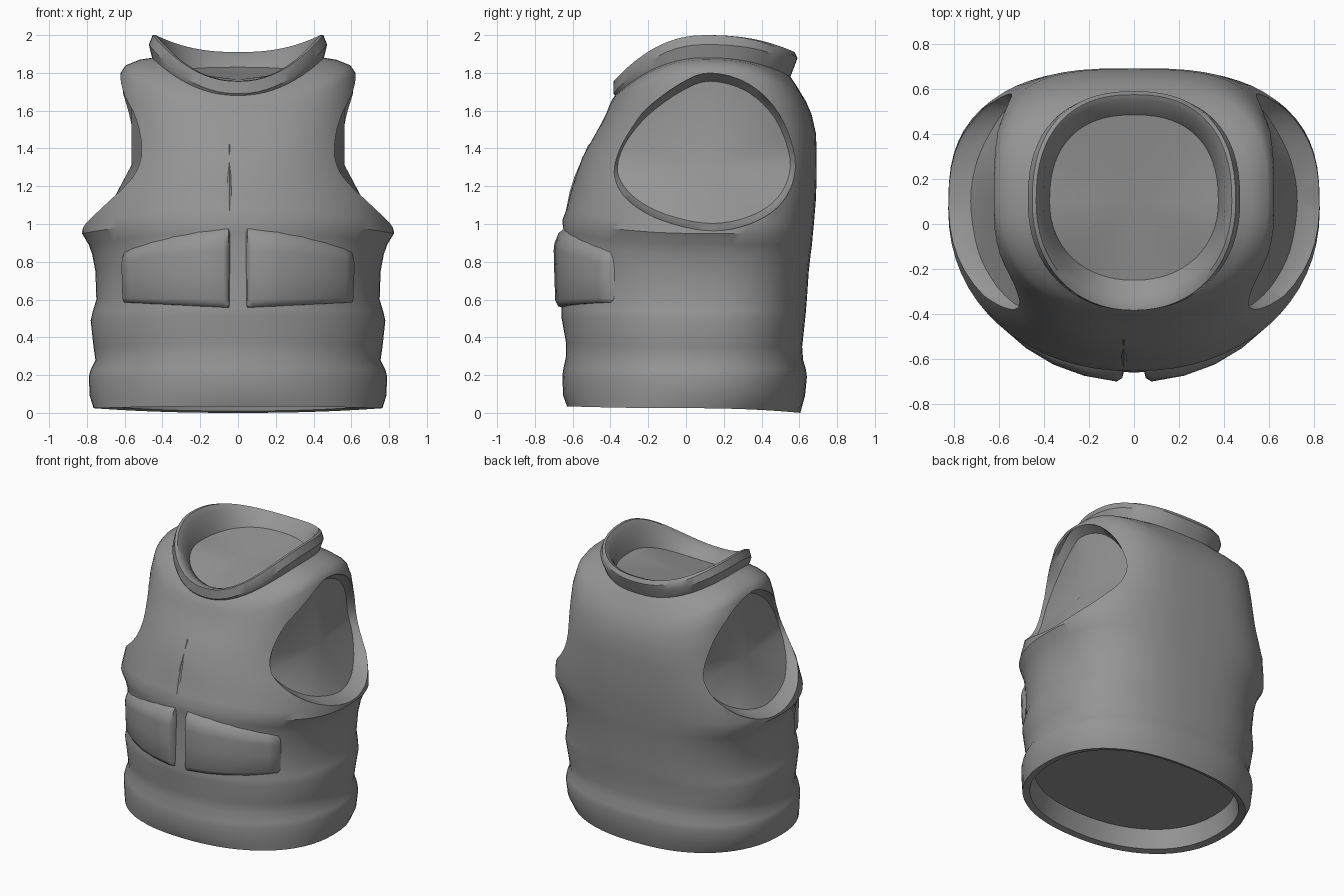
import bpy, bmesh, math
from mathutils import Vector

cube = bpy.data.objects.get("Cube")
if cube:
    bpy.data.objects.remove(cube, do_unlink=True)

# One flat cloth colour
grey = bpy.data.materials.new("cloth_grey")
grey.use_nodes = True
grey.diffuse_color = (0.3, 0.3, 0.3, 1)
grey.node_tree.nodes["Principled BSDF"].inputs["Base Color"].default_value = (0.3, 0.3, 0.3, 1)

N = 64


def finish(name, bm):
    """Turn a bmesh into a named, coloured object."""
    bmesh.ops.recalc_face_normals(bm, faces=bm.faces)
    mesh = bpy.data.meshes.new(name)
    bm.to_mesh(mesh)
    bm.free()
    mesh.materials.append(grey)
    obj = bpy.data.objects.new(name, mesh)
    bpy.context.collection.objects.link(obj)
    return obj


def smooth(obj, degrees=35):
    bpy.ops.object.select_all(action='DESELECT')
    obj.select_set(True)
    bpy.context.view_layer.objects.active = obj
    bpy.ops.object.shade_smooth_by_angle(angle=math.radians(degrees))


def bridge(bm, a, b):
    for i in range(len(a)):
        j = (i + 1) % len(a)
        bm.faces.new((a[i], a[j], b[j], b[i]))


def fan(bm, loop, centre):
    c = bm.verts.new(centre)
    for i in range(len(loop)):
        bm.faces.new((loop[i], loop[(i + 1) % len(loop)], c))


def ring(half, front, back, mid, zf, zs, zb, nf, nb):
    """Rounded section whose height differs at front, sides and back."""
    pts = []
    for i in range(N):
        t = 2 * math.pi * i / N
        c, s = math.cos(t), math.sin(t)
        n, reach, z_end = (nb, back - mid, zb) if s > 0 else (nf, mid - front, zf)
        x = math.copysign(abs(c) ** (2 / n), c) * half
        y = mid + math.copysign(abs(s) ** (2 / n), s) * reach
        pts.append((x, y, zs + (z_end - zs) * s * s))
    return pts


# Lower body: height, half width, front y, back y, rise of the fold at the front
lower = [(0.09, .785, -.65, .63, 0), (0.19, .79, -.655, .64, 0), (0.23, .78, -.65, .635, 0),
         (0.28, .755, -.635, .62, .02), (0.35, .765, -.635, .615, .02),
         (0.49, .78, -.66, .63, .02), (0.54, .768, -.66, .635, .01), (0.6, .75, -.655, .64, 0),
         (0.75, .755, -.65, .65, .02), (0.84, .772, -.645, .66, .06), (0.89, .79, -.648, .667, .07),
         (0.95, .826, -.655, .672, .07), (1.0, .82, -.632, .677, .08),
         (1.12, .795, -.61, .687, .05), (1.25, .74, -.585, .692, 0)]
# Chest, shoulders and collar: half, front, back, front z, side z, back z
upper = [(.675, -.55, .692, 1.35, 1.38, 1.37), (.65, -.50, .688, 1.44, 1.54, 1.48),
         (.64, -.45, .665, 1.53, 1.70, 1.58), (.622, -.42, .635, 1.59, 1.80, 1.65),
         (.595, -.405, .61, 1.63, 1.84, 1.69), (.52, -.39, .58, 1.66, 1.87, 1.74),
         (.455, -.376, .553, 1.68, 1.88, 1.78), (.472, -.385, .58, 1.69, 1.95, 1.85),
         (.452, -.384, .59, 1.755, 2.0, 1.88), (.435, -.362, .575, 1.757, 2.0, 1.91),
         (.405, -.315, .55, 1.74, 1.96, 1.90), (.375, -.25, .485, 1.70, 1.81, 1.83)]

rings = [ring(.69, -.55, .54, 0, .17, .17, .17, 2.2, 2.3),
         ring(.715, -.59, .575, 0, .045, .035, .01, 2.2, 2.3),
         ring(.765, -.63, .605, 0, .035, .025, 0, 2.2, 2.3)]
for z, half, front, back, rise in lower:
    rings.append(ring(half, front, back, .03 + .04 * z, z + rise, z, z, 2.12, 2.3 + .5 * z))
for half, front, back, zf, zs, zb in upper:
    k = max(0, min(1, (half - .45) / .2))
    rings.append(ring(half, front, back, .1, zf, zs, zb, 2.15 + .1 * k, 2.4 + .75 * k))

# Vest body, lofted from the recessed hem up to the recessed neck
bm = bmesh.new()
loops = [[bm.verts.new(p) for p in r] for r in rings]
for a, b in zip(loops, loops[1:]):
    bridge(bm, a, b)
fan(bm, loops[0], (0, 0, .17))
fan(bm, loops[-1], (0, .1, 1.765))
body = finish("vest_body", bm)

# Armhole edge as x, y, z round the opening
edge = [Vector(p) for p in (
    (.622, .13, 1.80), (.61, .335, 1.74), (.575, .495, 1.58), (.545, .578, 1.35),
    (.61, .55, 1.18), (.70, .45, 1.06), (.79, .29, .985), (.825, .10, .965),
    (.785, -.13, 1.02), (.69, -.29, 1.11), (.59, -.378, 1.22), (.545, -.39, 1.32),
    (.54, -.34, 1.45), (.555, -.22, 1.60), (.59, -.035, 1.74))]


def closed_spline(pts, steps=4):
    out = []
    for i in range(len(pts)):
        a, b, c, d = (pts[(i + k) % len(pts)] for k in (-1, 0, 1, 2))
        for s in range(steps):
            t = s / steps
            out.append(.5 * (2 * b + (c - a) * t + (2 * a - 5 * b + 4 * c - d) * t * t
                             + (3 * b - a - 3 * c + d) * t ** 3))
    return out


def armhole_cutter(side):
    """Flared plug with a shallow fan floor."""
    bm = bmesh.new()
    inner, outer, far = [], [], []
    for p in closed_spline(edge):
        depth = .05 + .2 * max(0, p.x - .58)
        y, z = .11 + (p.y - .11) * .94, 1.36 + (p.z - 1.36) * .9
        inner.append(bm.verts.new((side * (p.x - depth), y, z)))
        outer.append(bm.verts.new((side * p.x, p.y, p.z)))
        far.append(bm.verts.new((side * 1.2, p.y, p.z)))
    bridge(bm, inner, outer)
    bridge(bm, outer, far)
    fan(bm, inner, (side * .565, .13, 1.31))
    fan(bm, far, (side * 1.2, .13, 1.31))
    obj = finish("armhole_cutter", bm)
    obj.hide_render = True
    return obj


for side in (1, -1):
    cutter = armhole_cutter(side)
    mod = body.modifiers.new("armhole", 'BOOLEAN')
    mod.operation, mod.solver, mod.object = 'DIFFERENCE', 'EXACT', cutter
    bpy.context.view_layer.objects.active = body
    bpy.ops.object.modifier_apply(modifier=mod.name)
    bpy.data.objects.remove(cutter, do_unlink=True)
smooth(body)


def front_pouch(name, side, cols, rows):
    """Raised pouch wrapped round the front; columns are (u, offset scale)."""
    bm = bmesh.new()
    grid = []
    for u, lift in cols:
        a = .055 + u * .9
        low, high = .55 + .03 * u, .985 - .04 * u - .09 * u * u
        line = []
        for v, off in rows:
            d = off * lift if off > 0 and lift > 0 else -.02
            x, y = (.76 + d) * math.sin(a), .055 - (.713 + d) * math.cos(a)
            line.append(bm.verts.new((side * x, y, low + (high - low) * v)))
        grid.append(line)
    for a, b in zip(grid, grid[1:]):
        for i in range(len(rows) - 1):
            bm.faces.new((a[i], b[i], b[i + 1], a[i + 1]))
    smooth(finish(name, bm), 50)


# Two front pouches with rounded borders and a sloping top flap
columns = [(0, -.02), (.012, .6), (.045, 1), (.25, 1), (.45, 1), (.65, .95), (.83, .9),
           (.93, .7), (1, -.02)]
profile = [(0, -.02), (.03, .022), (.1, .038), (.45, .043), (.72, .046), (.8, .042),
           (.93, .02), (1, -.02)]
for side, word in ((1, "left"), (-1, "right")):
    front_pouch(word + "_pouch", side, columns, profile)

# Slim closure seam down the chest
bm = bmesh.new()
seam = []
for z, y, w in ((1.07, -.632, .02), (1.17, -.612, .018), (1.25, -.587, .014), (1.42, -.513, .006)):
    seam.append([bm.verts.new((-.045 + dx * w, y - dy, z))
                 for dx, dy in ((-1, -.008), (0, .004), (1, -.008))])
for a, b in zip(seam, seam[1:]):
    for i in range(2):
        bm.faces.new((a[i], a[i + 1], b[i + 1], b[i]))
smooth(finish("closure_seam", bm), 60)
